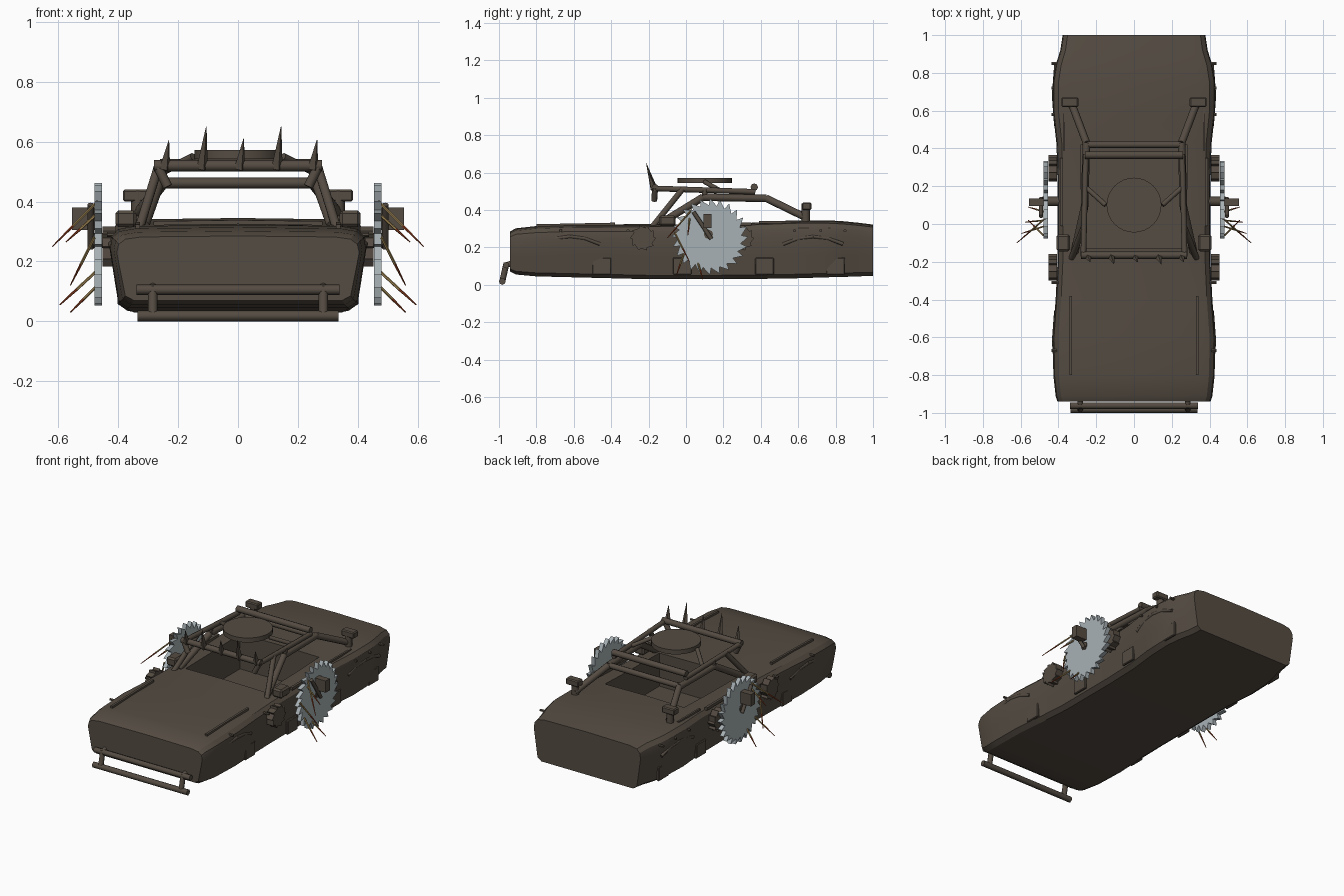
import bpy, bmesh, math
from mathutils import Vector

cube = bpy.data.objects.get("Cube")
if cube:
    bpy.data.objects.remove(cube)


def material(name, rgb):
    m = bpy.data.materials.new(name)
    m.use_nodes = True
    col = (*rgb, 1)
    m.diffuse_color = col
    m.node_tree.nodes["Principled BSDF"].inputs["Base Color"].default_value = col
    return m


BROWN = material("dusty brown", (0.09, 0.072, 0.055))
STEEL = material("saw steel", (0.39, 0.44, 0.46))
TAN = material("spear wood", (0.35, 0.24, 0.09))
RED = material("rusty red", (0.27, 0.05, 0.015))


def finish(name, bm, mat, smooth=None):
    bmesh.ops.recalc_face_normals(bm, faces=bm.faces)
    me = bpy.data.meshes.new(name)
    bm.to_mesh(me)
    bm.free()
    me.materials.append(mat)
    ob = bpy.data.objects.new(name, me)
    bpy.context.collection.objects.link(ob)
    if smooth:
        bpy.ops.object.select_all(action="DESELECT")
        ob.select_set(True)
        bpy.context.view_layer.objects.active = ob
        bpy.ops.object.shade_smooth_by_angle(angle=math.radians(smooth))
    return ob


def box(name, center, size, mat=BROWN, bevel=0.0, tilt=0.0):
    bm = bmesh.new()
    bmesh.ops.create_cube(bm, size=1)
    bmesh.ops.scale(bm, vec=size, verts=bm.verts)
    if bevel:
        bmesh.ops.bevel(bm, geom=bm.edges[:], offset=bevel, segments=1, affect="EDGES")
    ob = finish(name, bm, mat)
    ob.location = center
    ob.rotation_euler.x = tilt
    return ob


def rod(name, a, b, r=0.017, mat=BROWN, sides=8, r2=None):
    a, b = Vector(a), Vector(b)
    bm = bmesh.new()
    bmesh.ops.create_cone(bm, cap_ends=True, segments=sides, radius1=r,
                          radius2=r if r2 is None else r2, depth=(b - a).length)
    ob = finish(name, bm, mat, 50)
    ob.location = (a + b) / 2
    ob.rotation_euler = (b - a).to_track_quat("Z", "Y").to_euler()
    return ob


def path(name, pts, r=0.017):
    for i, (a, b) in enumerate(zip(pts, pts[1:])):
        rod(f"{name}_{i + 1}", a, b, r)


def toothed_disc(name, x, y, z, outer, inner, teeth, thick, mat):
    bm = bmesh.new()
    verts = []
    for i in range(teeth):
        for radius, shift in ((outer, 0), (inner, 0.15)):
            ang = 2 * math.pi * (i + shift) / teeth
            verts.append(bm.verts.new((-thick / 2, radius * math.cos(ang), radius * math.sin(ang))))
    face = bm.faces.new(verts)
    ext = bmesh.ops.extrude_face_region(bm, geom=[face])
    bmesh.ops.translate(bm, vec=(thick, 0, 0),
                        verts=[g for g in ext["geom"] if isinstance(g, bmesh.types.BMVert)])
    ob = finish(name, bm, mat)
    ob.location = (x, y, z)
    return ob


# Hull lofted along its length: y, half width, bottom, top
stations = [
    (-0.94, 0.405, 0.07, 0.285), (-0.91, 0.415, 0.055, 0.302), (-0.80, 0.427, 0.045, 0.314),
    (-0.60, 0.43, 0.04, 0.322), (-0.40, 0.415, 0.035, 0.323), (-0.20, 0.405, 0.03, 0.325),
    (0.20, 0.405, 0.03, 0.33), (0.42, 0.41, 0.032, 0.338), (0.60, 0.43, 0.035, 0.345),
    (0.75, 0.43, 0.04, 0.345), (0.84, 0.415, 0.042, 0.34), (0.92, 0.39, 0.045, 0.332),
    (1.0, 0.378, 0.048, 0.322)]
bm = bmesh.new()
rings = []
for y, w, b, t in stations:
    h = t - b
    half = [(0.86, b), (0.93, b + 0.07 * h), (0.965, b + 0.4 * h), (1.0, b + 0.74 * h),
            (0.985, t - 0.13 * h), (0.93, t - 0.05 * h), (0.8, t - 0.015 * h)]
    pts = [(w * k, z) for k, z in half] + [(0, t)] + [(-w * k, z) for k, z in reversed(half)]
    rings.append([bm.verts.new((x, y, z)) for x, z in pts])
n = len(rings[0])
for r0, r1 in zip(rings, rings[1:]):
    for i in range(n):
        bm.faces.new((r0[i], r0[(i + 1) % n], r1[(i + 1) % n], r1[i]))
bm.faces.new(rings[0])
bm.faces.new(rings[-1])
hull = finish("hull", bm, BROWN, 25)

# Open cockpit
cutter = box("cockpit_cutter", (0, 0.145, 0.29), (0.56, 0.55, 0.36))
cutter.hide_render = True
cutter.hide_set(True)
cut = hull.modifiers.new("cockpit", "BOOLEAN")
cut.object = cutter
cut.solver = "EXACT"

# Front bar
rod("bumper_lower", (-0.335, -0.982, 0.018), (0.335, -0.982, 0.018), 0.018)
rod("bumper_upper", (-0.34, -0.962, 0.105), (0.34, -0.962, 0.105), 0.017)

# Cage cross bars, roof rack and round hatch
rod("cage_rear_bar", (-0.25, 0.42, 0.462), (0.25, 0.42, 0.462), 0.018)
rod("rack_front_bar", (-0.28, -0.165, 0.52), (0.28, -0.165, 0.52), 0.019)
rod("rack_rear_bar", (-0.26, 0.365, 0.522), (0.26, 0.365, 0.522), 0.02)
rod("roof_disc", (0, 0.1, 0.543), (0, 0.1, 0.572), 0.145, sides=32)
for i, (x, top) in enumerate([(-0.245, 0.605), (-0.12, 0.65), (0.005, 0.61), (0.13, 0.65), (0.25, 0.605)]):
    rod(f"roof_spike_{i + 1}", (x, -0.17, 0.51), (x + 0.014, -0.18 - 0.25 * (top - 0.52), top),
        0.02, sides=4, r2=0.001)

# Spears: start and end in the right-hand half
spears = [((0.47, 0.03, 0.40), (0.62, -0.10, 0.25)), ((0.47, 0.02, 0.36), (0.575, 0.01, 0.265)),
          ((0.48, -0.06, 0.28), (0.56, 0.02, 0.12)), ((0.47, -0.01, 0.17), (0.595, -0.05, 0.055)),
          ((0.46, 0.06, 0.13), (0.56, 0.09, 0.03))]

for s, side in ((1, "left"), (-1, "right")):
    # Cage side and roof rack side
    path(f"cage_rail_{side}", [(s * 0.315, -0.15, 0.32), (s * 0.262, 0.09, 0.468),
                               (s * 0.252, 0.43, 0.462), (s * 0.335, 0.65, 0.355)], 0.02)
    rod(f"rack_rail_{side}", (s * 0.268, -0.165, 0.515), (s * 0.255, 0.37, 0.497), 0.015)
    rod(f"rack_brace_{side}", (s * 0.27, -0.165, 0.52), (s * 0.235, -0.17, 0.45), 0.016)
    rod(f"rack_foot_{side}", (s * 0.265, 0.1, 0.51), (s * 0.262, 0.1, 0.465), 0.014)
    rod(f"disc_strut_{side}", (s * 0.15, 0.10, 0.55), (s * 0.25, 0.19, 0.5), 0.013)
    rod(f"front_pillar_{side}", (s * 0.33, -0.18, 0.31), (s * 0.268, -0.02, 0.51), 0.016)

    # Rear posts with capped heads
    rod(f"rear_post_{side}", (s * 0.335, 0.64, 0.33), (s * 0.335, 0.64, 0.435), 0.022)
    box(f"rear_post_head_{side}", (s * 0.34, 0.645, 0.42), (0.09, 0.05, 0.04), bevel=0.006)

    # Mirrors, hood rails, rear deck rails and studs
    box(f"side_mirror_{side}", (s * 0.375, -0.1, 0.342), (0.07, 0.09, 0.055), bevel=0.01)
    box(f"hood_rail_{side}", (s * 0.335, -0.59, 0.32), (0.014, 0.42, 0.016), tilt=0.02)
    box(f"sill_rail_{side}", (s * 0.385, 0.17, 0.325), (0.016, 0.36, 0.018))
    box(f"deck_rail_{side}", (s * 0.37, 0.5, 0.335), (0.012, 0.22, 0.012))
    for y in (-0.67, -0.31, 0.58, 0.72, 0.85):
        rod(f"stud_{side}", (s * 0.40, y, 0.29), (s * 0.437, y, 0.29), 0.008, sides=6)

    # Raised wheel-arch brows and sill plates
    for label, yc in (("front", -0.62), ("rear", 0.68)):
        arch = [(s * (0.425 - 0.003 * abs(k)), yc + 0.04 * k, 0.258 - 0.0025 * k * k) for k in range(-4, 5, 2)]
        path(f"{label}_arch_{side}", arch, 0.01)
    for y in (-0.45, -0.02, 0.42, 0.8):
        box(f"sill_plate_{side}", (s * 0.395, y, 0.1), (0.016, 0.1, 0.09), bevel=0.004)

    # Small cogs on the flank
    for label, yc in (("front", -0.23), ("rear", 0.295)):
        toothed_disc(f"{label}_cog_{side}", s * 0.43, yc, 0.25, 0.07, 0.056, 10, 0.045, BROWN)

    # Saw blade, its arm, mounting block and lever
    toothed_disc(f"saw_blade_{side}", s * 0.467, 0.128, 0.257, 0.205, 0.168, 24, 0.026, STEEL)
    rod(f"saw_arm_{side}", (s * 0.38, 0.12, 0.27), (s * 0.485, 0.12, 0.27), 0.025)
    box(f"saw_block_{side}", (s * 0.515, 0.115, 0.342), (0.08, 0.042, 0.075))
    rod(f"saw_lever_{side}", (s * 0.492, 0.04, 0.39), (s * 0.492, 0.135, 0.245), 0.011)

    # Spears with coloured tips
    for i, (a, b) in enumerate(spears):
        a, b = (Vector((s * p[0], p[1], p[2])) for p in (a, b))
        mid = a.lerp(b, 0.55)
        rod(f"spear_shaft_{side}_{i + 1}", a, mid, 0.005, TAN, 6)
        rod(f"spear_tip_{side}_{i + 1}", mid, b, 0.005, RED, 6, 0.002)

    # Front bar uprights and brackets
    rod(f"bumper_upright_{side}", (s * 0.285, -0.982, 0.018), (s * 0.285, -0.96, 0.115), 0.016)
    rod(f"bumper_bracket_{side}", (s * 0.285, -0.962, 0.105), (s * 0.285, -0.9, 0.125), 0.015)
